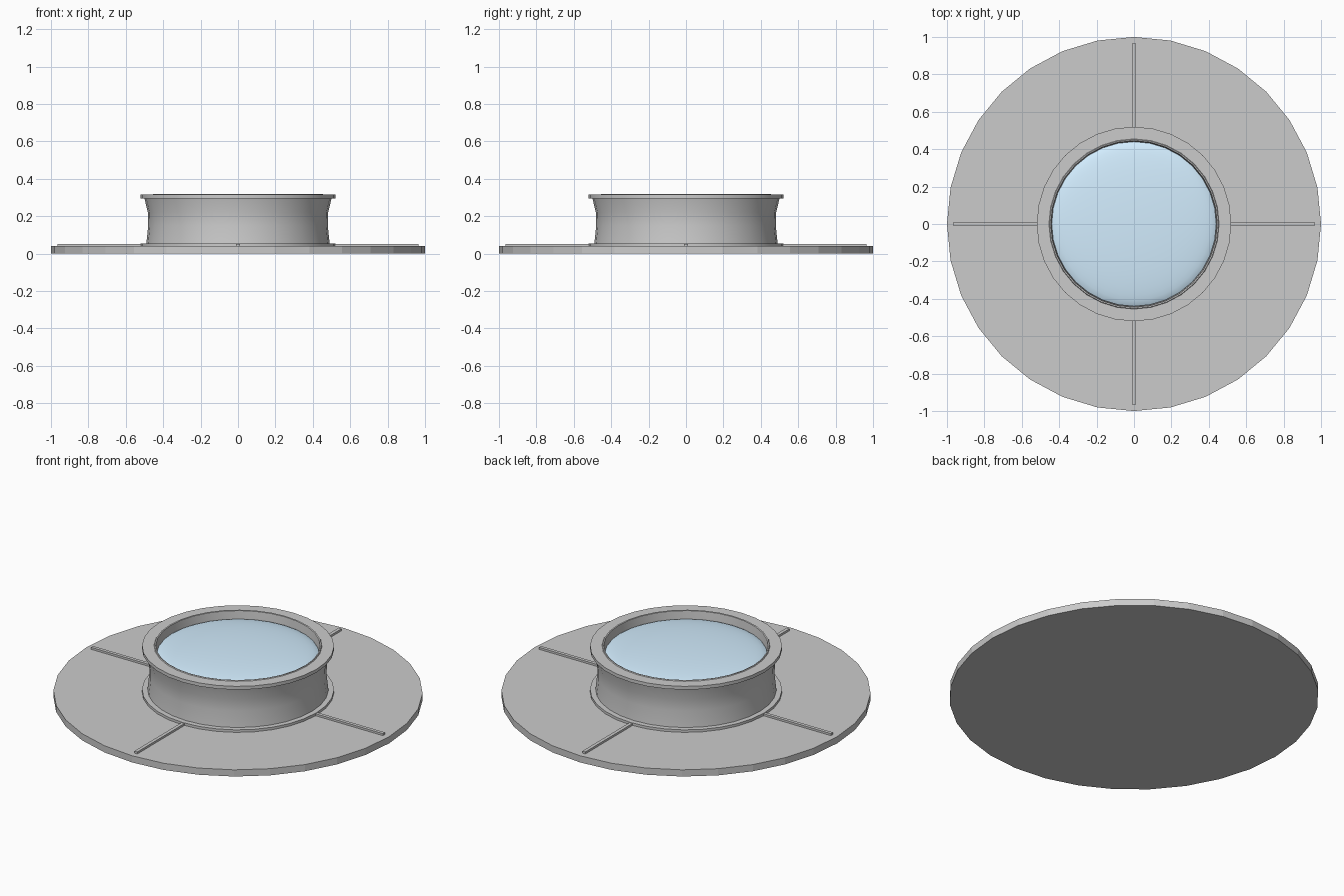
import bpy, bmesh, math

if "Cube" in bpy.data.objects:
    bpy.data.objects.remove(bpy.data.objects["Cube"])

SIDES = 32


def finish(name, bm, smooth=True):
    bmesh.ops.recalc_face_normals(bm, faces=bm.faces)
    mesh = bpy.data.meshes.new(name)
    bm.to_mesh(mesh)
    bm.free()
    ob = bpy.data.objects.new(name, mesh)
    bpy.context.collection.objects.link(ob)
    if smooth:
        bpy.ops.object.select_all(action='DESELECT')
        ob.select_set(True)
        bpy.context.view_layer.objects.active = ob
        bpy.ops.object.shade_smooth_by_angle(angle=math.radians(30))
    return ob


def revolve(name, profile):
    """Closed (radius, z) profile turned round the z axis into a ring."""
    bm = bmesh.new()
    rings = []
    for i in range(SIDES):
        a = 2 * math.pi * i / SIDES
        rings.append([bm.verts.new((r * math.cos(a), r * math.sin(a), z))
                      for r, z in profile])
    n = len(profile)
    for i in range(SIDES):
        p, q = rings[i], rings[(i + 1) % SIDES]
        for j in range(n):
            k = (j + 1) % n
            bm.faces.new((p[j], q[j], q[k], p[k]))
    return finish(name, bm)


# flat base plate, a vertex on each axis
bm = bmesh.new()
plate = [bm.verts.new((math.cos(2 * math.pi * i / SIDES),
                       math.sin(2 * math.pi * i / SIDES), 0)) for i in range(SIDES)]
face = bm.faces.new(plate)
top = bmesh.ops.extrude_face_region(bm, geom=[face])["geom"]
bmesh.ops.translate(bm, vec=(0, 0, 0.04),
                    verts=[v for v in top if isinstance(v, bmesh.types.BMVert)])
if not face.is_valid or len(bm.faces) == SIDES + 1:
    bm.faces.new(plate)
finish("base_plate", bm, smooth=False)

# waisted collar with a flange at each end and a small inner lip
revolve("collar", [
    (0.43, 0.04), (0.52, 0.04), (0.52, 0.055), (0.49, 0.055),
    (0.48, 0.15), (0.482, 0.22), (0.50, 0.295),
    (0.52, 0.295), (0.52, 0.315), (0.455, 0.315),
    (0.452, 0.32), (0.445, 0.318), (0.44, 0.265), (0.435, 0.20),
])

# domed glass pane
bm = bmesh.new()
bmesh.ops.create_uvsphere(bm, u_segments=SIDES, v_segments=24, radius=1)
bmesh.ops.scale(bm, vec=(0.441, 0.441, 0.045), verts=bm.verts)
bmesh.ops.translate(bm, vec=(0, 0, 0.265), verts=bm.verts)
glass = finish("glass", bm)
for p in glass.data.polygons:
    p.use_smooth = True
mat = bpy.data.materials.new("glass_blue")
mat.diffuse_color = (0.65, 0.85, 1.0, 1)
mat.use_nodes = True
mat.node_tree.nodes["Principled BSDF"].inputs["Base Color"].default_value = mat.diffuse_color
glass.data.materials.append(mat)

# four thin radial ribs
for i in range(4):
    bm = bmesh.new()
    bmesh.ops.create_cube(bm, size=1)
    bmesh.ops.scale(bm, vec=(0.465, 0.02, 0.02), verts=bm.verts)
    bmesh.ops.translate(bm, vec=(0.7325, 0, 0.042), verts=bm.verts)
    rib = finish(f"rib_{i + 1}", bm, smooth=False)
    rib.rotation_euler.z = i * math.pi / 2
